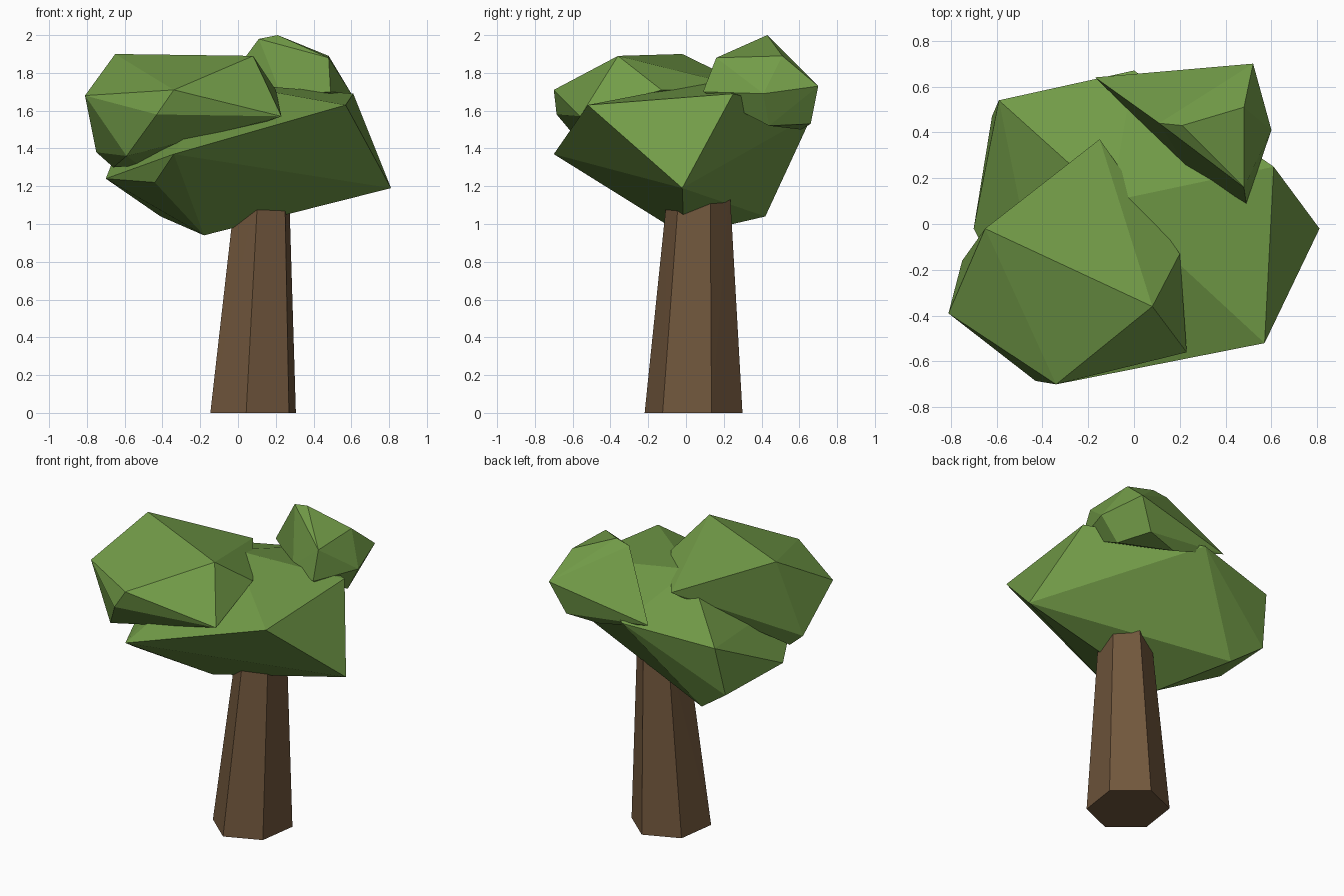
import bpy, bmesh, math


def material(name, rgb):
    m = bpy.data.materials.new(name)
    m.diffuse_color = (*rgb, 1)
    return m


leaf = material("leaf green", (0.171, 0.335, 0.065))
bark = material("bark brown", (0.165, 0.095, 0.046))


def hull(name, points, mat):
    """Faceted solid: convex hull around a few corner points."""
    bm = bmesh.new()
    for p in points:
        bm.verts.new(p)
    bmesh.ops.convex_hull(bm, input=bm.verts[:])
    loose = [v for v in bm.verts if not v.link_faces]
    bmesh.ops.delete(bm, geom=loose, context='VERTS')
    bmesh.ops.recalc_face_normals(bm, faces=bm.faces[:])
    me = bpy.data.meshes.new(name)
    bm.to_mesh(me)
    bm.free()
    me.materials.append(mat)
    ob = bpy.data.objects.new(name, me)
    bpy.context.collection.objects.link(ob)
    return ob


def ring(cx, cy, z, rx, ry, sides=6, turn=-8.7):
    """Corner points of one trunk cross-section."""
    angles = [math.radians(turn + 30 + 360 * k / sides) for k in range(sides)]
    return [(cx + rx * math.cos(a), cy + ry * math.sin(a), z) for a in angles]


# Tapered, slightly leaning six-sided trunk
hull("trunk",
     ring(0.08, 0.04, 0, 0.243, 0.262) + ring(0.13, 0.068, 1.2, 0.15, 0.165),
     bark)

# Large main crown
hull("main_crown", [
    (0.81, -0.02, 1.19), (0.61, 0.25, 1.69), (0.57, -0.52, 1.63),
    (-0.34, -0.70, 1.37), (-0.18, -0.01, 0.94), (0.0, 0.67, 1.58),
    (-0.41, 0.42, 1.04), (-0.70, -0.02, 1.24), (-0.59, 0.54, 1.52),
    (-0.62, 0.47, 1.19), (-0.44, -0.45, 1.22), (-0.10, 0.10, 1.75),
], leaf)

# Front left leaf clump
hull("left_clump", [
    (-0.65, -0.02, 1.90), (0.08, -0.36, 1.89), (-0.81, -0.39, 1.68),
    (-0.34, -0.70, 1.71), (0.23, -0.56, 1.57), (-0.43, -0.685, 1.58),
    (-0.75, -0.16, 1.38), (-0.59, -0.50, 1.36), (-0.66, -0.15, 1.30),
    (-0.52, -0.20, 1.31), (-0.15, 0.37, 1.71), (0.20, -0.13, 1.71),
], leaf)

# Back right leaf clump
hull("right_clump", [
    (0.21, 0.43, 2.00), (0.11, 0.44, 1.98), (0.52, 0.70, 1.73),
    (0.48, 0.51, 1.89), (0.60, 0.41, 1.69), (0.48, 0.16, 1.88),
    (0.49, 0.09, 1.70), (-0.17, 0.64, 1.60), (0.50, 0.44, 1.52),
    (0.42, 0.66, 1.53), (0.20, 0.61, 1.50), (0.23, 0.25, 1.68),
], leaf)
